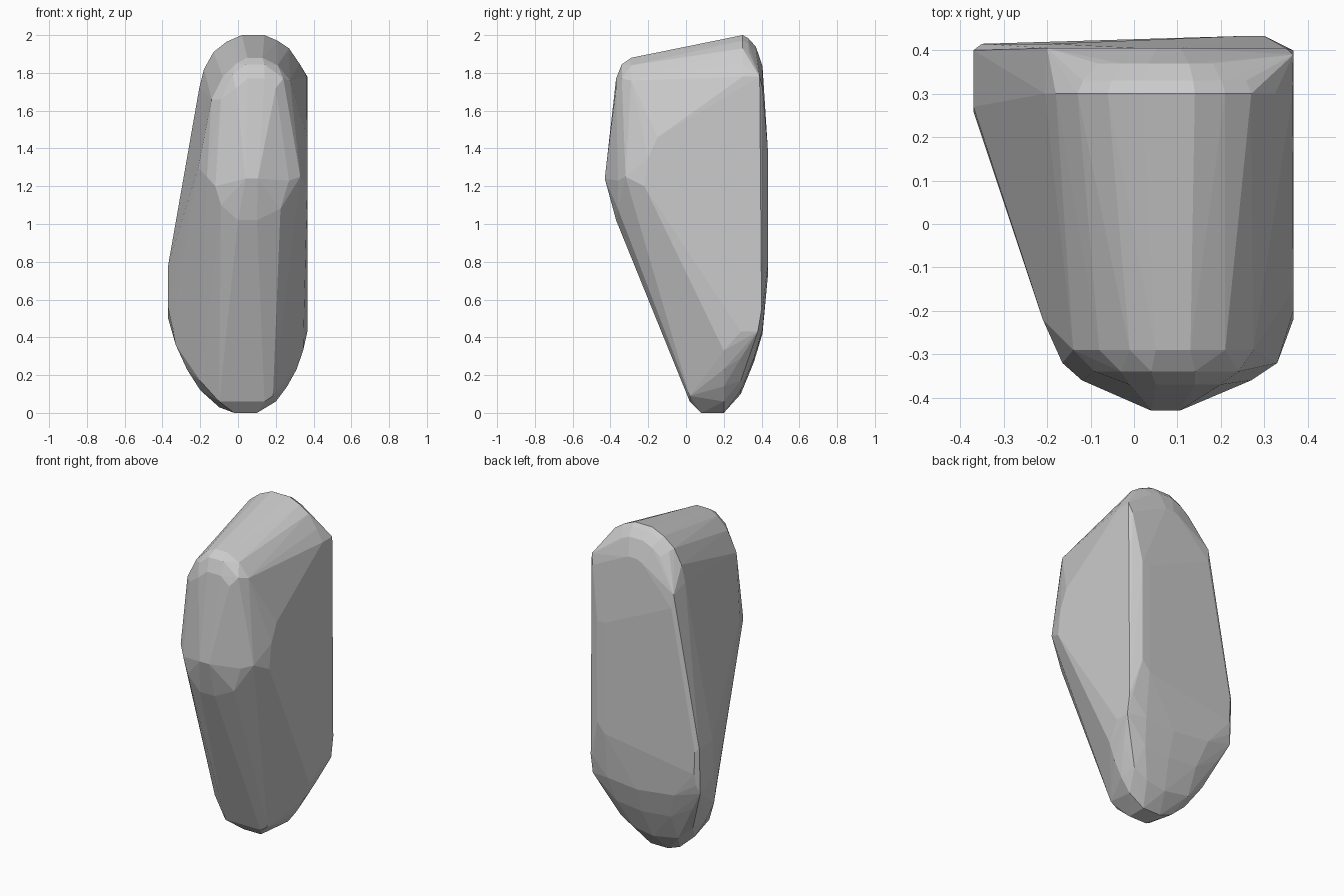
import bpy, bmesh

points = []


def section(y, outline):
    """Outline of (x, z) points on a plane of constant y."""
    points.extend((x, y, z) for x, z in outline)


def scaled(outline, cx, cz, s):
    return [(cx + (x - cx) * s, cz + (z - cz) * s) for x, z in outline]


# Rounded crown, drawn in towards the back face
crown = [(-.205, 1.72), (-.18, 1.82), (-.13, 1.91), (-.06, 1.965), (.02, 2.0),
         (.14, 2.0), (.21, 1.97), (.27, 1.93), (.325, 1.85), (.365, 1.78)]
section(.30, crown)
section(.33, scaled(crown, .08, 1.72, .94))
section(.37, scaled(crown, .08, 1.72, .78))
section(.405, scaled(crown, .08, 1.7, .45))

# Nose: top arch, face, ridge and chin
section(-.29, [(-.14, 1.66), (-.08, 1.78), (-.01, 1.85), (.05, 1.88),
               (.13, 1.88), (.21, 1.84), (.275, 1.76)])
section(-.34, [(-.09, 1.66), (-.03, 1.79), (.04, 1.845), (.14, 1.845), (.24, 1.77)])
section(-.37, [(-.01, 1.72), (.05, 1.77), (.14, 1.77), (.2, 1.72),
               (0, 1.02), (.1, 1.02)])
section(-.43, [(.04, 1.24), (.105, 1.24)])
section(-.36, [(-.12, 1.2), (-.09, 1.1), (.27, 1.23), (.225, 1.08)])
section(-.32, [(-.165, 1.25), (.33, 1.25)])
section(-.22, [(-.21, 1.3), (.367, 1.2)])

# Flat right flank
for y, z in [(.40, .55), (.38, .43), (.29, .43), (-.20, 1.35), (-.15, 1.46), (.39, 1.78)]:
    points.append((.367, y, z))

# Bulging lower left flank
for y, z in [(.26, .56), (.27, .78), (.39, .50), (.40, .78)]:
    points.append((-.37, y, z))
section(.20, [(-.345, .46)])

# Rounded foot: front edge, sole and heel
section(.02, [(-.1, .06), (.14, .06), (.185, .09)])
section(.06, [(-.2, .17), (.2, .10)])
section(.08, [(-.02, 0), (.1, 0)])
section(.20, [(-.33, .36), (-.27, .23), (-.2, .12), (-.1, .03), (-.02, 0),
              (.1, 0), (.2, .06), (.26, .14), (.31, .23), (.345, .33)])
section(.29, [(-.25, .22), (-.15, .13), (.02, .1), (.15, .12), (.24, .17), (.32, .29)])
section(.36, [(-.3, .38), (-.15, .29), (.05, .27), (.22, .29), (.345, .42)])
section(.405, [(-.35, .55), (-.2, .45), (.05, .42), (.25, .44), (.35, .55)])

# Broad back face, tilted slightly out to the right
section(.405, [(-.2, 1.68), (.35, 1.72)])
section(.415, [(-.35, .76), (-.345, .62), (-.19, 1.6)])
section(.433, [(.25, .72), (.3, .78), (.25, 1.4), (.3, 1.4)])

bm = bmesh.new()
for p in points:
    bm.verts.new(p)
hull = bmesh.ops.convex_hull(bm, input=bm.verts[:])
loose = {v for v in hull["geom_interior"] + hull["geom_unused"]
         if isinstance(v, bmesh.types.BMVert)}
bmesh.ops.delete(bm, geom=list(loose), context='VERTS')
bmesh.ops.dissolve_limit(bm, angle_limit=.03, verts=bm.verts[:], edges=bm.edges[:])
bmesh.ops.recalc_face_normals(bm, faces=bm.faces[:])

mesh = bpy.data.meshes.new("boulder")
bm.to_mesh(mesh)
bm.free()
boulder = bpy.data.objects.new("boulder", mesh)
bpy.context.collection.objects.link(boulder)
